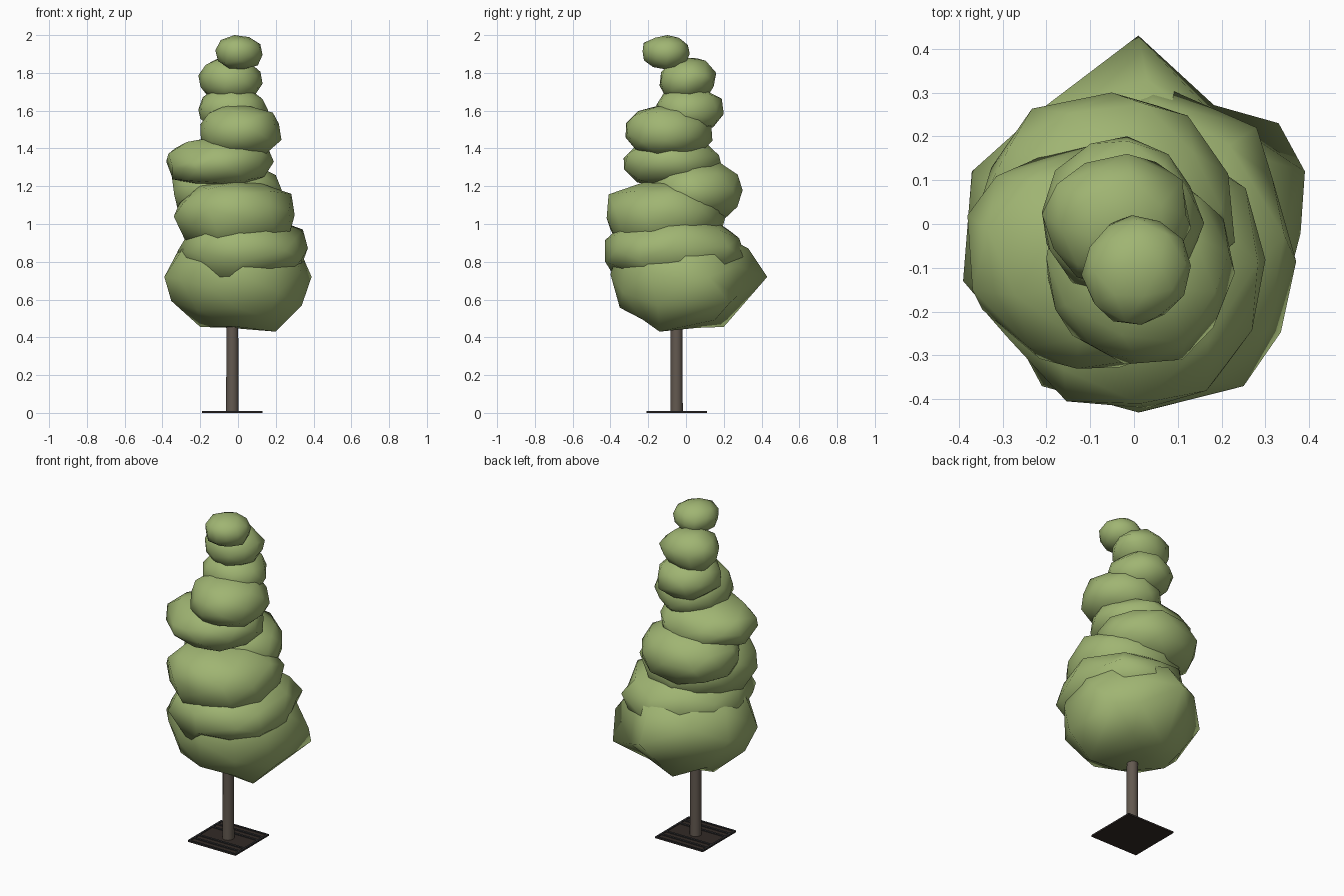
import bpy, bmesh, math, random
from mathutils import Vector, Euler

cube = bpy.data.objects.get("Cube")
if cube:
    bpy.data.objects.remove(cube, do_unlink=True)
random.seed(7)


def material(name, colour):
    mat = bpy.data.materials.new(name)
    mat.use_nodes = True
    mat.diffuse_color = (*colour, 1)
    bsdf = next(n for n in mat.node_tree.nodes if n.type == 'BSDF_PRINCIPLED')
    bsdf.inputs["Base Color"].default_value = (*colour, 1)
    bsdf.inputs["Roughness"].default_value = 0.9
    return mat


LEAF = material("leaf_green", (0.35, 0.46, 0.17))
BARK = material("bark", (0.125, 0.1, 0.08))
SOIL = material("soil", (0.032, 0.023, 0.019))
IRON = material("iron", (0.025, 0.025, 0.027))


def add_object(name, bm, mat, smooth=False):
    mesh = bpy.data.meshes.new(name)
    bm.to_mesh(mesh)
    bm.free()
    mesh.materials.append(mat)
    for face in mesh.polygons:
        face.use_smooth = smooth
    obj = bpy.data.objects.new(name, mesh)
    bpy.context.collection.objects.link(obj)
    return obj


def box(name, low, high, mat):
    low, high = Vector(low), Vector(high)
    bm = bmesh.new()
    bmesh.ops.create_cube(bm, size=1)
    for v in bm.verts:
        v.co = (low + high) / 2 + v.co * (high - low)
    return add_object(name, bm, mat)


def clump(name, spans, pulls=(), fullness=2.5):
    """Lumpy low-poly ball fitted to its x, y and z spans, with a few corners pulled out."""
    bm = bmesh.new()
    bmesh.ops.create_icosphere(bm, subdivisions=2, radius=1)
    turn = Euler([random.uniform(0, math.tau) for _ in spans])
    for v in bm.verts:
        v.co.rotate(turn)
        # Fuller shoulders than a plain ellipsoid in the vertical section
        flat = v.co.xy.length
        v.co /= (flat ** fullness + abs(v.co.z) ** fullness) ** (1 / fullness)
        v.co *= random.uniform(0.94, 1.05)
    for axis, (low, high) in enumerate(spans):
        values = [v.co[axis] for v in bm.verts]
        start, size = min(values), max(values) - min(values)
        for v in bm.verts:
            v.co[axis] = low + (v.co[axis] - start) / size * (high - low)
    free = list(bm.verts)
    for target in map(Vector, pulls):
        corner = min(free, key=lambda v: (v.co - target).length)
        corner.co = target
        free.remove(corner)
    return add_object(name, bm, LEAF, smooth=True)


# Foliage, from the bottom up
clump("foliage_bottom", ((-0.38, 0.38), (-0.40, 0.34), (0.45, 1.0)), fullness=2.1,
      pulls=((0.01, 0.43, 0.72), (0.33, 0.23, 0.58), (0.39, 0.12, 0.72),
             (0.2, -0.14, 0.43), (-0.2, 0.02, 0.455), (-0.05, 0.2, 0.455),
             (-0.39, -0.13, 0.72), (-0.37, 0.12, 0.72), (0.03, 0.33, 0.87)))
layers = [
    ((-0.32, 0.37), (-0.43, 0.32), (0.68, 1.04)),
    ((-0.34, 0.30), (-0.42, 0.21), (0.85, 1.22)),
    ((-0.35, 0.23), (-0.20, 0.30), (1.01, 1.34)),
    ((-0.38, 0.19), (-0.33, 0.19), (1.20, 1.46)),
    ((-0.20, 0.23), (-0.32, 0.14), (1.35, 1.63)),
    ((-0.21, 0.16), (-0.16, 0.20), (1.48, 1.73)),
    ((-0.21, 0.13), (-0.14, 0.16), (1.65, 1.88)),
    ((-0.12, 0.13), (-0.23, 0.02), (1.82, 2.00)),
]
# Corners that stick out of some layers
corners = {
    0: ((0.28, 0.22, 0.88), (0.25, -0.37, 0.86), (-0.21, -0.37, 0.85), (-0.07, -0.36, 0.69)),
    1: ((-0.34, -0.2, 1.04), (-0.1, -0.34, 0.87)),
    3: ((-0.38, 0.02, 1.33), (-0.24, -0.28, 1.33), (-0.2, 0.14, 1.35)),
    6: ((0.11, 0.1, 1.79),),
}
for i, spans in enumerate(layers):
    clump(f"foliage_layer_{i + 1}", spans, corners.get(i, ()))

# Trunk, running up inside the foliage
bm = bmesh.new()
bmesh.ops.create_cone(bm, cap_ends=True, segments=12, radius1=0.033,
                      radius2=0.03, depth=0.7)
for v in bm.verts:
    v.co += Vector((-0.03, -0.05, 0.355))
trunk = add_object("trunk", bm, BARK)
bpy.context.view_layer.objects.active = trunk
trunk.select_set(True)
bpy.ops.object.shade_smooth_by_angle()
trunk.select_set(False)

# Square ground grate: soil, frame and two pairs of parallel bars
cx, cy, half, rim, base, top = -0.03, -0.05, 0.16, 0.012, 0.006, 0.01
box("grate_soil", (cx - half, cy - half, 0), (cx + half, cy + half, base), SOIL)
for side, s in (("left", 1), ("right", -1)):
    x = sorted((s * half, s * (half - rim)))
    box(f"grate_edge_{side}", (cx + x[0], cy - half, base), (cx + x[1], cy + half, top), IRON)
for side, s in (("back", 1), ("front", -1)):
    y = sorted((s * half, s * (half - rim)))
    box(f"grate_edge_{side}", (cx - half + rim, cy + y[0], base),
        (cx + half - rim, cy + y[1], top), IRON)
    for i in range(2):
        y = cy + s * (0.065 + i * 0.045)
        box(f"grate_bar_{side}_{i + 1}", (cx - half + rim, y - 0.007, base),
            (cx + half - rim, y + 0.007, top), IRON)
